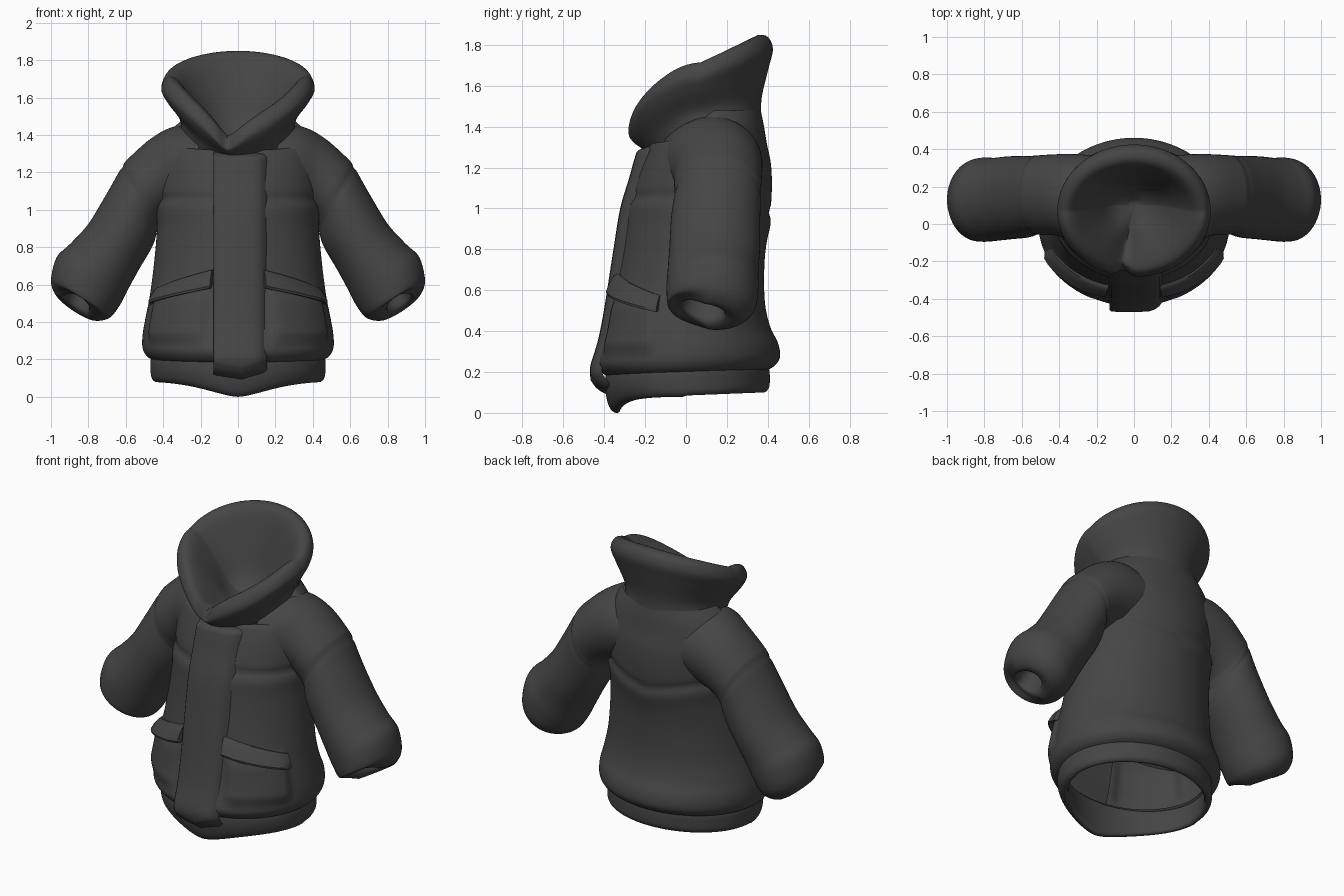
import bpy, bmesh
from math import sin, cos, pi, exp, radians

if "Cube" in bpy.data.objects:
    bpy.data.objects.remove(bpy.data.objects["Cube"])

cloth = bpy.data.materials.new("charcoal_cloth")
cloth.diffuse_color = (0.06, 0.06, 0.06, 1)
cloth.use_nodes = True
cloth.node_tree.nodes["Principled BSDF"].inputs["Base Color"].default_value = cloth.diffuse_color


def spline(rows, n):
    """Catmull-Rom through rows of numbers, n steps per span."""
    out = []
    for i in range(len(rows) - 1):
        p0, p1, p2 = rows[max(i - 1, 0)], rows[i], rows[i + 1]
        p3 = rows[min(i + 2, len(rows) - 1)]
        for k in range(n):
            t = k / n
            out.append([0.5 * (2 * b + (c - a) * t + (2 * a - 5 * b + 4 * c - d) * t * t
                               + (3 * b - a - 3 * c + d) * t ** 3)
                        for a, b, c, d in zip(p0, p1, p2, p3)])
    return out + [list(rows[-1])]


def loft(name, rings, caps=(False, False), angle=40):
    bm = bmesh.new()
    vs = [[bm.verts.new(p) for p in r] for r in rings]
    n = len(vs[0])
    for a, b in zip(vs, vs[1:]):
        for i in range(n):
            j = (i + 1) % n
            bm.faces.new((a[i], a[j], b[j], b[i]))
    for use, r in zip(caps, (vs[0], vs[-1])):
        if use:
            bm.faces.new(r)
    bmesh.ops.recalc_face_normals(bm, faces=bm.faces)
    me = bpy.data.meshes.new(name)
    bm.to_mesh(me)
    bm.free()
    me.materials.append(cloth)
    ob = bpy.data.objects.new(name, me)
    bpy.context.collection.objects.link(ob)
    bpy.ops.object.select_all(action='DESELECT')
    ob.select_set(True)
    bpy.context.view_layer.objects.active = ob
    bpy.ops.object.shade_smooth_by_angle(angle=radians(angle))
    return ob


def step(a, b, x):
    t = min(max((x - a) / (b - a), 0), 1)
    return t * t * (3 - 2 * t)


def oval(t, a, yf, yb):
    """Point on an oval, t = 0 at the front."""
    return a * sin(t), (yf + yb) / 2 - (yb - yf) / 2 * cos(t)


ANG = [2 * pi * i / 128 - pi for i in range(128)]

# Body: height, half width, front y, back y
BODY = spline([(.19, .44, -.37, .39), (.215, .485, -.415, .435), (.26, .51, -.44, .46),
               (.33, .51, -.42, .45), (.42, .495, -.395, .41), (.55, .47, -.37, .385),
               (.75, .445, -.33, .385), (.95, .43, -.30, .41), (1.1, .43, -.265, .42),
               (1.22, .43, -.225, .415), (1.32, .42, -.18, .395), (1.41, .37, -.14, .38),
               (1.48, .30, -.10, .365)], 7)


def skin(t, row, off=0.0):
    z, a, yf, yb = row
    x, y = oval(t, a, yf, yb)
    ta = abs(t)
    # pocket pouch
    d = .026 * step(.33, .42, ta) * (1 - step(1.1, 1.22, ta)) * step(.27, .36, z) * (1 - step(.5, .62, z))
    # yoke seam, pointed at the centre of the back
    seam = 1.06 if ta < pi / 2 else .98 + .2 * abs(x)
    d += -.012 * exp(-((z - seam) / .02) ** 2) + .007 * exp(-((z - seam + .06) / .05) ** 2)
    d += off
    z += .06 * y * max(0, 1 - z / .6) - .16 * step(1.3, 1.48, z) * max(0, cos(t))
    return x + d * sin(t), y - d * cos(t), z


def row_at(z):
    for a, b in zip(BODY, BODY[1:]):
        if a[0] <= z <= b[0]:
            f = (z - a[0]) / (b[0] - a[0])
            return [p + (q - p) * f for p, q in zip(a, b)]
    return BODY[-1]


loft("body", [[skin(t, r) for t in ANG] for r in BODY], angle=60)

# Hem band, dipping at the centre front
hem = []
for z, a, yf, yb, dip in spline([(.24, .43, -.36, .38, 0), (.205, .465, -.39, .405, .1),
                                 (.15, .468, -.395, .41, .45), (.105, .462, -.375, .405, .9),
                                 (.085, .44, -.34, .38, 1), (.11, .42, -.32, .36, .9),
                                 (.22, .43, -.34, .37, 0)], 5):
    ring = []
    for t in ANG:
        x, y = oval(t, a, yf, yb)
        low = .085 * exp(-(abs(x) / .24) ** 1.6) * (y < 0) * dip
        ring.append((x, y, z - low + .04 * y * (y > 0)))
    hem.append(ring)
loft("hem_band", hem, angle=60)

# Front placket: sharp overlap on one side, soft on the other
rings = []
for z, y in spline([(.11, -.365), (.135, -.42), (.17, -.455), (.22, -.47), (.35, -.432), (.5, -.402),
                    (.8, -.355), (1.0, -.322), (1.15, -.278), (1.25, -.25), (1.285, -.232), (1.31, -.17)], 4):
    sec = [(-.125, .06), (-.13, .012), (-.12, .002), (-.06, 0), (.02, 0), (.08, .003),
           (.11, .013), (.135, .03), (.155, .06)]
    deep = -.345 if z < .2 else 1
    rings.append([(x, min(y + d, deep), z - .03 * (z < .2) * exp(-(x / .07) ** 2)) for x, d in sec])
loft("front_placket", rings, (True, True), 60)

# Collar: half width, front y, back y, heights at front / side / back, lapel notch
collar = []
for a, yf, yb, zf, zs, zb, notch in spline([
        (.31, -.15, .37, 1.25, 1.40, 1.43, 0), (.31, -.20, .37, 1.30, 1.48, 1.54, .2),
        (.375, -.265, .405, 1.38, 1.57, 1.69, .6), (.41, -.283, .425, 1.45, 1.645, 1.785, 1),
        (.38, -.25, .39, 1.51, 1.71, 1.845, 1), (.32, -.185, .32, 1.51, 1.69, 1.825, 1.1),
        (.22, -.09, .26, 1.45, 1.56, 1.66, .8), (.12, 0, .2, 1.38, 1.41, 1.46, .2),
        (.02, .08, .12, 1.36, 1.36, 1.36, 0)], 5):
    ring = []
    for t in ANG:
        x, y = oval(t, a, yf, yb)
        c = cos(t)
        z = zs + (zf - zs) * max(c, 0) ** 1.9 + (zb - zs) * max(-c, 0)
        u = abs(t + .14)
        v, w = notch * exp(-(u / .3) ** 1.3), notch * exp(-(u / .1) ** 2)
        ring.append((x, y + .035 * w, z - .12 * v))
    collar.append(ring)
loft("collar", collar, (False, True), 60)

# Sleeves: outer x,z / inner x,z / centre y / half depth
SLEEVE = spline([(.22, 1.44, .18, 1.03, .115, .25), (.34, 1.445, .28, 1.0, .135, .238),
                 (.46, 1.385, .36, .98, .155, .218),
                 (.58, 1.28, .415, .94, .155, .213), (.62, 1.23, .43, .90, .155, .211),
                 (.70, 1.09, .455, .81, .145, .218), (.80, .925, .53, .68, .14, .222),
                 (.895, .82, .59, .57, .132, .222), (.97, .745, .635, .485, .13, .225),
                 (1.0, .62, .69, .42, .125, .212), (.975, .55, .765, .41, .11, .155),
                 (.935, .535, .80, .45, .09, .105), (.91, .58, .775, .51, .095, .095),
                 (.87, .66, .74, .58, .1, .09)], 5)
for side, s in (("left", 1), ("right", -1)):
    rings = []
    for i, (ox, oz, ix, iz, cy, h) in enumerate(SLEEVE):
        k = 1 - .025 * (i == 20)          # shoulder seam groove
        ring = []
        for t in ANG[::2]:
            # cuff opening tilts a little to the front
            tilt = -sin(t) * h * step(43, 52, i) * (.5 if sin(t) < 0 else .15)
            ring.append((s * ((ox + ix) / 2 + k * (ox - ix) / 2 * cos(t) - .5 * tilt), cy + k * h * sin(t),
                         (oz + iz) / 2 + k * (oz - iz) / 2 * cos(t) + .85 * tilt))
        rings.append(ring)
    loft(side + "_sleeve", rings, (False, True), 60)

    # Slanted pocket flap standing off the body at its lower edge
    rings = []
    for i in range(13):
        u = i / 12
        top, bot = .68 - .105 * u, .58 - .085 * u
        th = s * (.30 + .90 * u)
        sec = [(top, -.03), (top, .012), (top - .012, .026), ((top + bot) / 2, .042),
               (bot + .012, .05), (bot, .04), (bot, .02), ((top + bot) / 2, -.03)]
        k = 1 - .35 * u
        rings.append([skin(th, row_at(z), o * k if o > 0 else o) for z, o in sec])
    loft(side + "_pocket_flap", rings, (True, True), 40)
